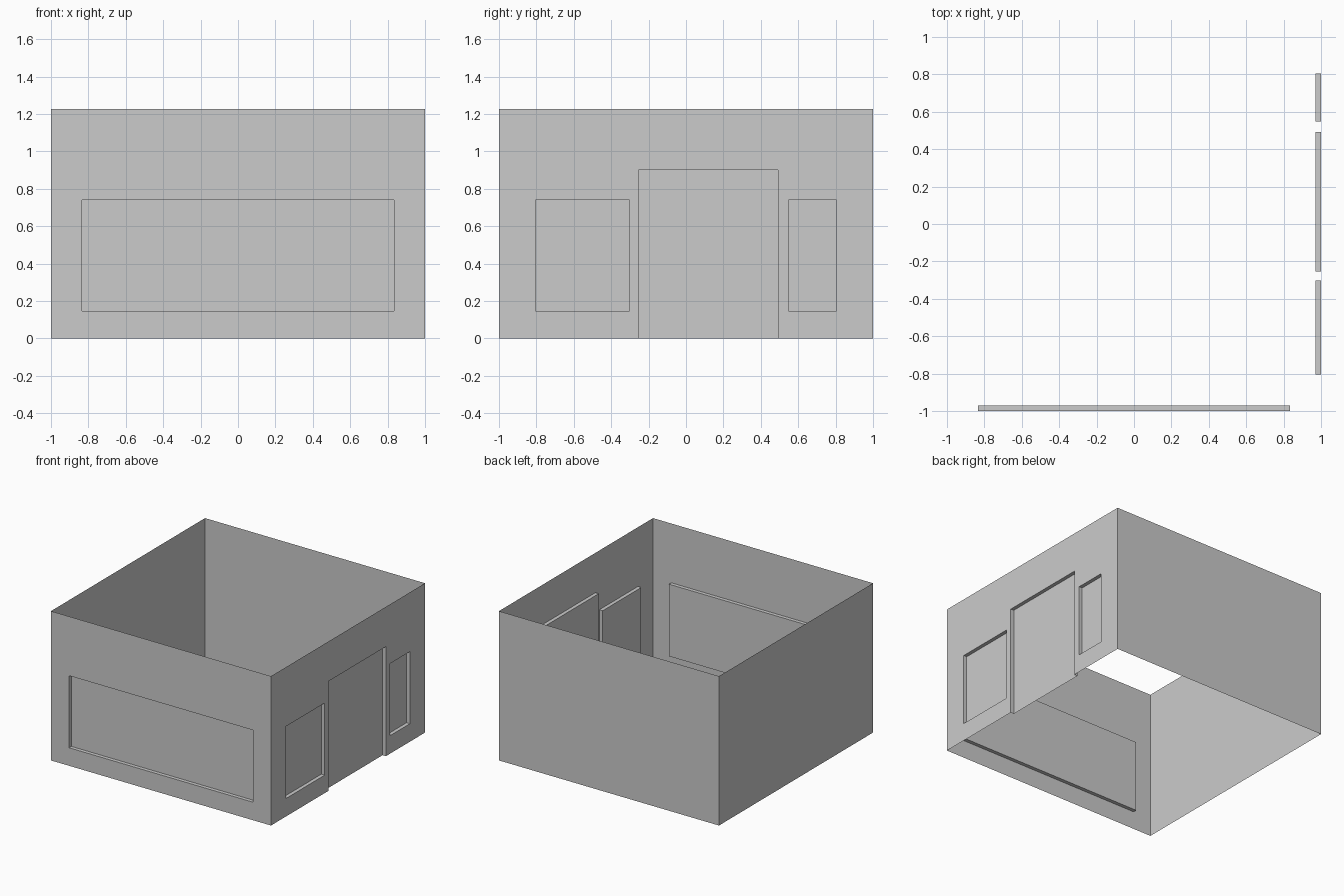
import bpy
from math import pi
from mathutils import Matrix

if "Cube" in bpy.data.objects:
    bpy.data.objects.remove(bpy.data.objects["Cube"])

HEIGHT = 1.227   # wall height
DEPTH = 0.03     # how far windows and door sit behind the wall face


def make_object(name, verts, faces, turns):
    """Parts are laid out on the front wall, then turned by quarter turns."""
    mesh = bpy.data.meshes.new(name)
    mesh.from_pydata(verts, [], faces)
    mesh.transform(Matrix.Rotation(turns * pi / 2, 4, 'Z'))
    obj = bpy.data.objects.new(name, mesh)
    bpy.context.collection.objects.link(obj)
    return obj


def make_wall(name, turns, openings=()):
    """Thin wall sheet, leaving out the grid cells covered by openings."""
    us = sorted({-1, 1, *(u for o in openings for u in o[1:3])})
    zs = sorted({0, HEIGHT, *(z for o in openings for z in o[3:5])})
    verts = [(u, -1, z) for z in zs for u in us]
    n = len(us)
    faces = []
    for j in range(len(zs) - 1):
        for i in range(n - 1):
            u, z = (us[i] + us[i + 1]) / 2, (zs[j] + zs[j + 1]) / 2
            if not any(a < u < b and c < z < d for _, a, b, c, d in openings):
                k = j * n + i
                faces.append((k, k + 1, k + n + 1, k + n))
    make_object(name, verts, faces, turns)
    for o in openings:
        make_recess(*o, turns)


def make_recess(name, u0, u1, z0, z1, turns):
    """Reveal around an opening plus the set-back panel."""
    rect = [(u0, z0), (u1, z0), (u1, z1), (u0, z1)]
    verts = [(u, y, z) for y in (-1, -1 + DEPTH) for u, z in rect]
    faces = [(4, 5, 6, 7)]
    # A door reaching the ground has no sill
    for i in range(1 if z0 == 0 else 0, 4):
        j = (i + 1) % 4
        faces.append((i, j, j + 4, i + 4))
    make_object(name, verts, faces, turns)


# Front wall with one wide window
make_wall("front_wall", 0, [("front_window", -0.835, 0.835, 0.148, 0.74)])

# Right wall with a door between two windows
make_wall("right_wall", 1, [
    ("wide_side_window", -0.804, -0.303, 0.148, 0.74),
    ("door", -0.253, 0.493, 0, 0.90),
    ("narrow_side_window", 0.548, 0.804, 0.148, 0.74),
])

# Plain walls
make_wall("back_wall", 2)
make_wall("left_wall", 3)
